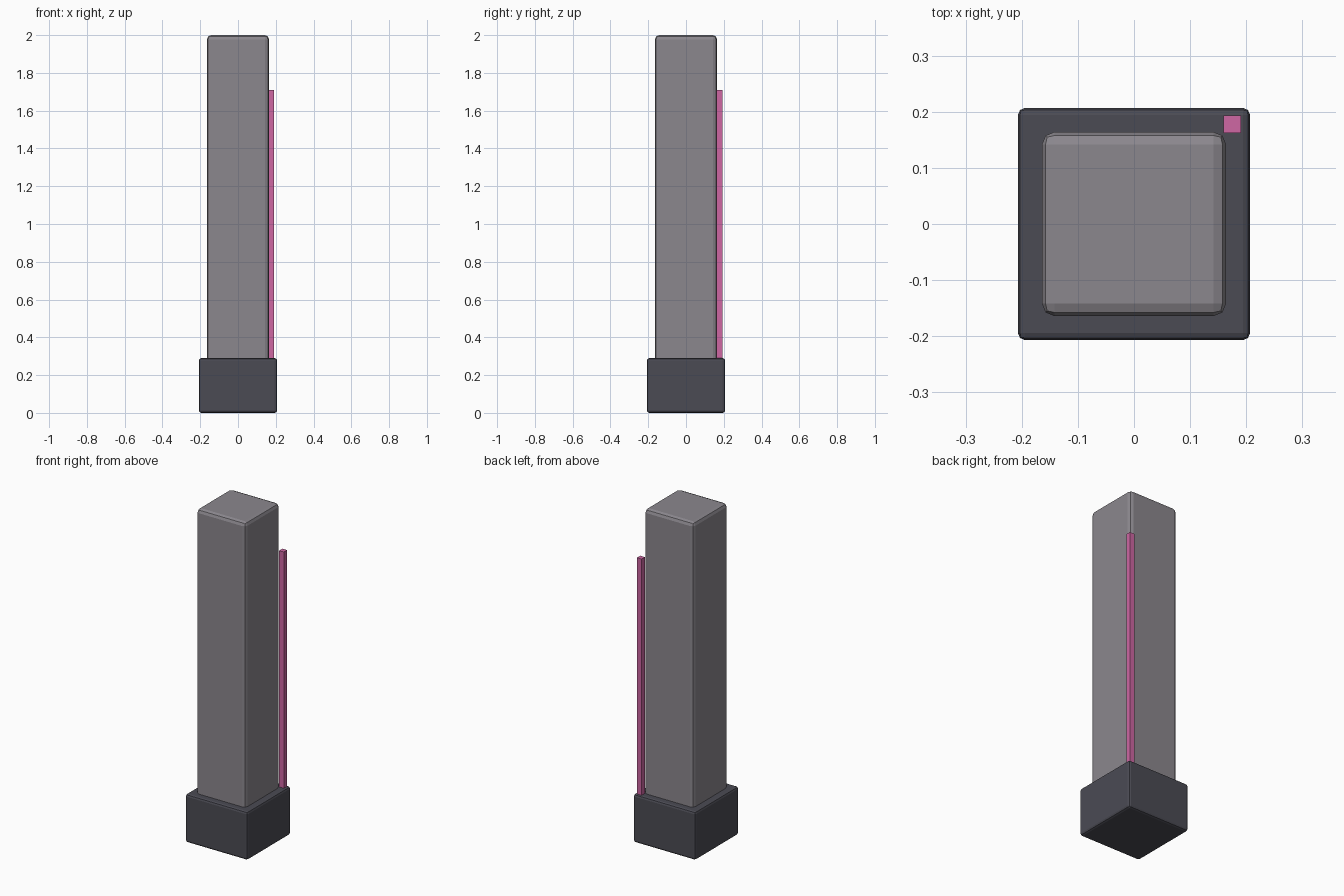
import bpy

cube = bpy.data.objects.get("Cube")
if cube:
    bpy.data.objects.remove(cube, do_unlink=True)


def material(name, color):
    mat = bpy.data.materials.new(name)
    mat.use_nodes = True
    mat.diffuse_color = (*color, 1)
    mat.node_tree.nodes["Principled BSDF"].inputs["Base Color"].default_value = (*color, 1)
    return mat


def block(name, center, size, mat, bevel=0):
    """Box standing on center, with optional rounded edges."""
    x, y, z = center
    bpy.ops.mesh.primitive_cube_add(size=1, location=(x, y, z + size[2] / 2))
    obj = bpy.context.object
    obj.name = name
    obj.scale = size
    bpy.ops.object.transform_apply(location=False, rotation=False, scale=True)
    obj.data.materials.append(mat)
    if bevel:
        mod = obj.modifiers.new("rounded_edges", "BEVEL")
        mod.width = bevel
        mod.segments = 2
    return obj


stone = material("warm grey", (0.26, 0.245, 0.27))
dark = material("dark slate", (0.07, 0.07, 0.088))
pink = material("pink", (0.62, 0.135, 0.37))

# Heavy plinth, tall shaft rising through it, thin strip at the back left corner
block("base", (0, 0, 0), (0.414, 0.414, 0.29), dark, 0.013)
block("tower", (0, 0, 0.002), (0.328, 0.328, 1.998), stone, 0.022)
block("corner_strip", (0.175, 0.178, 0.2), (0.031, 0.031, 1.51), pink)
